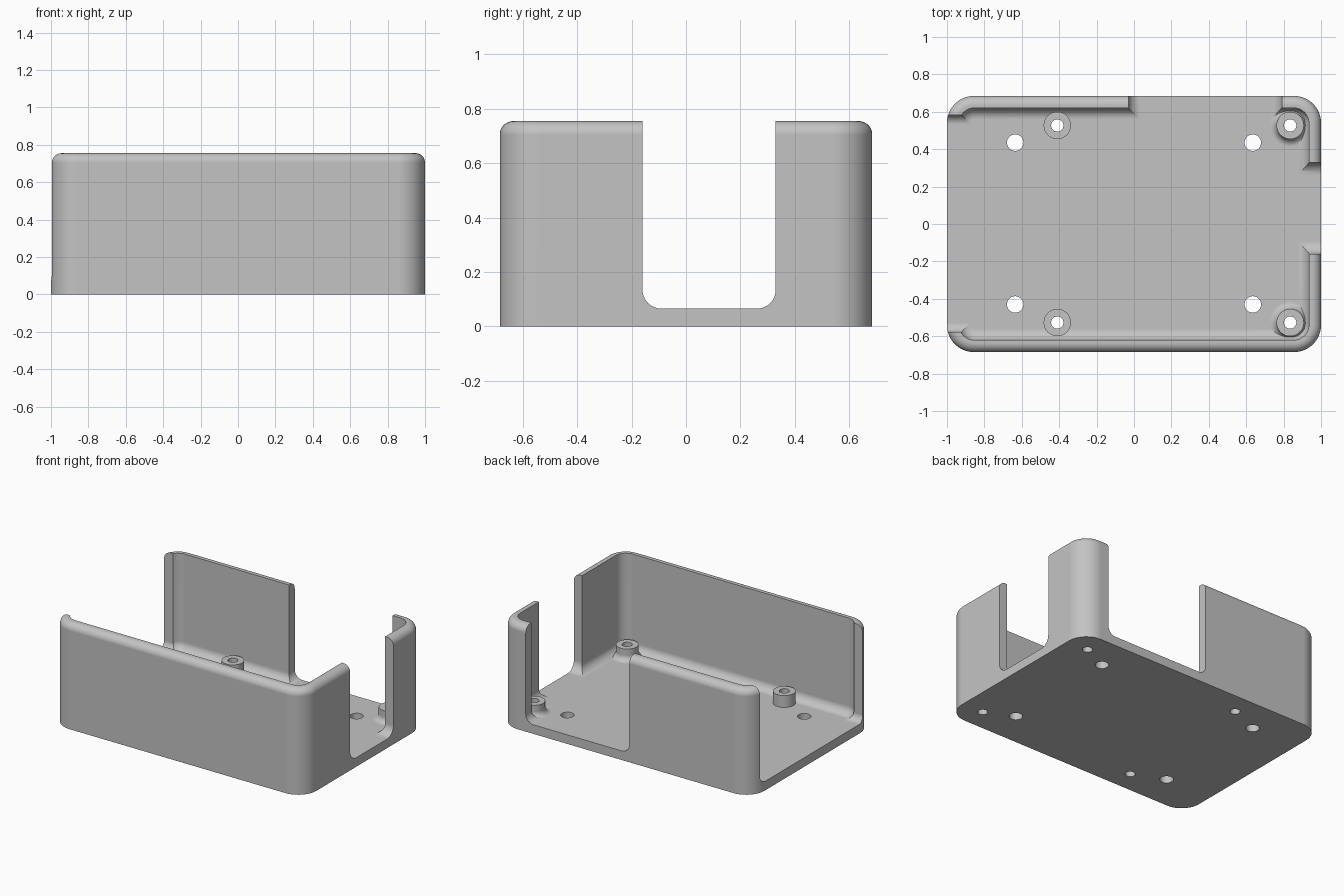
import bpy, bmesh, math
from mathutils import Vector

if "Cube" in bpy.data.objects:
    bpy.data.objects.remove(bpy.data.objects["Cube"], do_unlink=True)

HX, HY, H = 1.0, 0.685, 0.755      # outer half sizes and height
FLOOR, WALL = 0.065, 0.065
STEPS = 12                         # segments per quarter circle

grey = bpy.data.materials.new("light grey plastic")
grey.use_nodes = True
colour = (0.55, 0.55, 0.55, 1)
grey.diffuse_color = colour
grey.node_tree.nodes["Principled BSDF"].inputs["Base Color"].default_value = colour


def finish(name, bm):
    bmesh.ops.remove_doubles(bm, verts=bm.verts, dist=1e-5)
    bmesh.ops.recalc_face_normals(bm, faces=bm.faces)
    mesh = bpy.data.meshes.new(name)
    bm.to_mesh(mesh)
    bm.free()
    mesh.materials.append(grey)
    obj = bpy.data.objects.new(name, mesh)
    bpy.context.collection.objects.link(obj)
    return obj


def quarter(r, start):
    """Points of a quarter circle beginning at the given angle."""
    return [(r * math.cos(a), r * math.sin(a)) for a in
            (start + math.pi / 2 * i / STEPS for i in range(STEPS + 1))]


def loft(name, rings, centre=(0, 0)):
    """Stack rounded rectangles (half x, half y, corner radius, z)."""
    bm = bmesh.new()
    loops = []
    for hx, hy, r, z in rings:
        loop = []
        for k, (sx, sy) in enumerate([(1, 1), (-1, 1), (-1, -1), (1, -1)]):
            for px, py in quarter(r, k * math.pi / 2):
                loop.append(bm.verts.new((centre[0] + sx * (hx - r) + px,
                                          centre[1] + sy * (hy - r) + py, z)))
        loops.append(loop)
    n = len(loops[0])
    for a, b in zip(loops, loops[1:]):
        for i in range(n):
            j = (i + 1) % n
            bm.faces.new((a[i], a[j], b[j], b[i]))
    bm.faces.new(loops[0])
    bm.faces.new(loops[-1])
    return finish(name, bm)


def turned(name, profile, centre):
    return loft(name, [(r, r, r, z) for r, z in profile], centre)


def slot(name, axis, lo, hi, r, near, far):
    """Round-bottomed slot cutter running through a wall along the axis."""
    pts = [(lo, 1), *[(lo + r + x, FLOOR + r + z) for x, z in quarter(r, math.pi)],
           *[(hi - r + x, FLOOR + r + z) for x, z in quarter(r, 1.5 * math.pi)], (hi, 1)]
    bm = bmesh.new()
    if axis == "x":
        verts = [bm.verts.new((near, u, z)) for u, z in pts]
        move = Vector((far - near, 0, 0))
    else:
        verts = [bm.verts.new((u, near, z)) for u, z in pts]
        move = Vector((0, far - near, 0))
    face = bm.faces.new(verts)
    out = bmesh.ops.extrude_face_region(bm, geom=[face], use_keep_orig=True)
    bmesh.ops.translate(bm, vec=move,
                        verts=[g for g in out["geom"] if isinstance(g, bmesh.types.BMVert)])
    return finish(name, bm)


def combine(target, other, operation):
    other.hide_render = True
    mod = target.modifiers.new("combine", "BOOLEAN")
    mod.object, mod.operation, mod.solver = other, operation, "EXACT"
    bpy.context.view_layer.objects.active = target
    bpy.ops.object.modifier_apply(modifier=mod.name)
    bpy.data.objects.remove(other, do_unlink=True)


# Outer body with a rounded top rim
R, RIM = 0.145, 0.05
body = [(HX, HY, R, 0)]
for c, s in quarter(RIM, 0):
    d = RIM - c
    body.append((HX - d, HY - d, R - d, H - RIM + s))
case = loft("open_case", body)

# Inner cavity with a fillet around the floor
FIL, IR = 0.06, 0.08
cavity = []
for c, s in quarter(FIL, 1.5 * math.pi):
    d = FIL - c
    cavity.append((HX - WALL - d, HY - WALL - d, IR - d, FLOOR + FIL + s))
cavity.append((HX - WALL, HY - WALL, IR, 1))
combine(case, loft("cavity_cutter", cavity), "DIFFERENCE")

# Wall openings: one side notch, the open end and the back gap
combine(case, slot("side_notch_cutter", "x", -0.16, 0.33, 0.07, 0.8, 1.1), "DIFFERENCE")
combine(case, slot("open_end_cutter", "x", -0.578, 0.583, 0.05, -1.1, -0.85), "DIFFERENCE")
combine(case, slot("back_gap_cutter", "y", -0.03, 0.79, 0.06, 0.5, 0.8), "DIFFERENCE")

# Standoffs, the pair near the notched side flared at the foot
SR, TOP, FLARE = 0.073, 0.15, 0.04
for x in (-0.41, 0.835):
    for y in (-0.527, 0.527):
        profile = [(SR, 0.03), (SR, TOP)]
        if x > 0:
            foot = [(SR + FLARE - c, FLOOR + FLARE + s)
                    for c, s in quarter(FLARE, 1.5 * math.pi)]
            profile = [(SR + FLARE, 0.03), *foot, (SR, TOP)]
        combine(case, turned("standoff", profile, (x, y)), "UNION")
        combine(case, turned("screw_hole_cutter", [(0.033, -0.1), (0.033, 0.3)], (x, y)),
                "DIFFERENCE")

# Mounting holes in the floor
for x in (-0.635, 0.635):
    for y in (-0.43, 0.435):
        combine(case, turned("floor_hole_cutter", [(0.044, -0.1), (0.044, 0.3)], (x, y)),
                "DIFFERENCE")

# Smooth fillets, crisp edges
bpy.ops.object.select_all(action="DESELECT")
case.select_set(True)
bpy.context.view_layer.objects.active = case
bpy.ops.object.shade_smooth_by_angle(angle=math.radians(30))
weighted = case.modifiers.new("even_shading", "WEIGHTED_NORMAL")
weighted.keep_sharp = True
